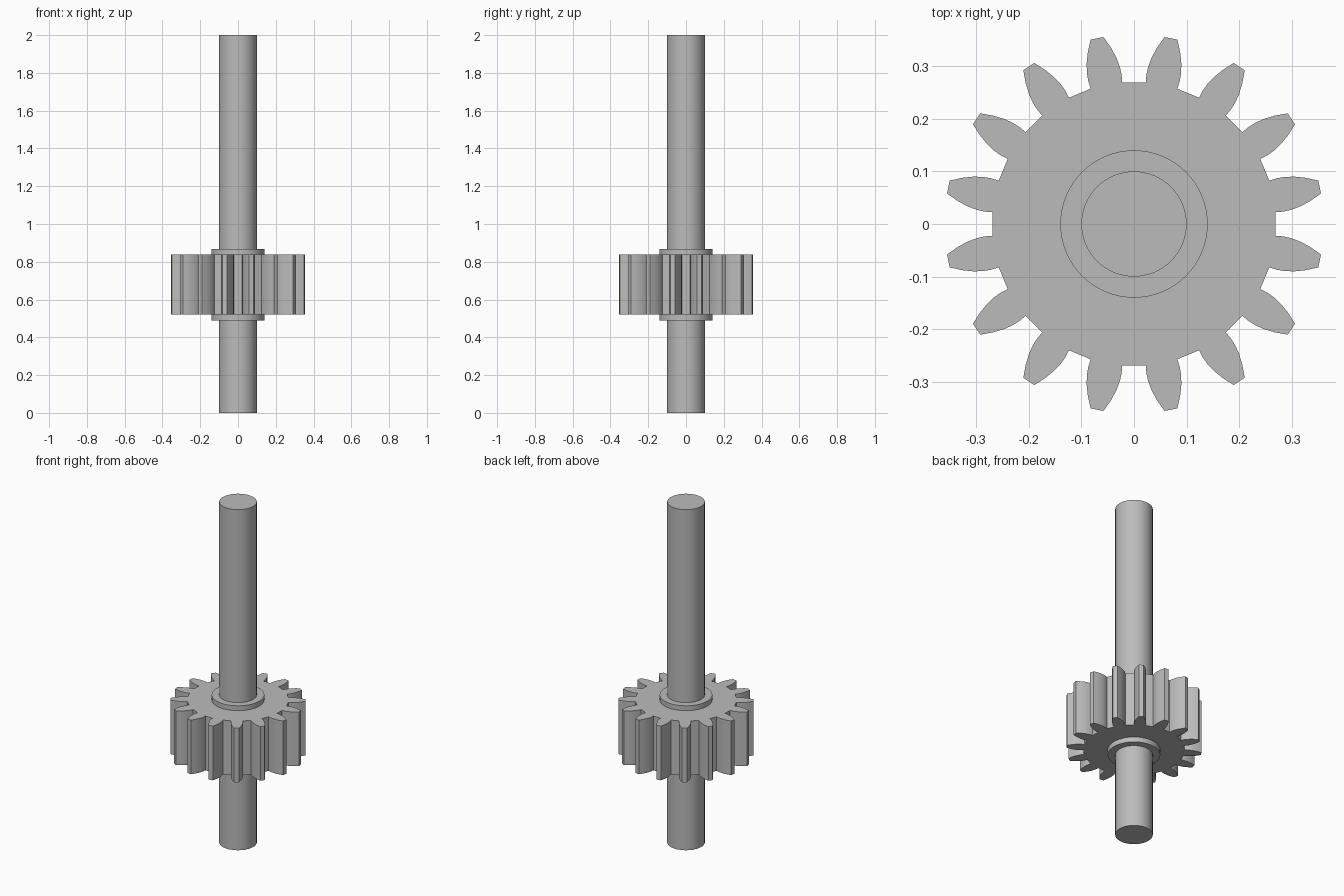
import bpy, bmesh
from math import radians, cos, sin, pi

cube = bpy.data.objects.get("Cube")
if cube:
    bpy.data.objects.remove(cube, do_unlink=True)

# Single steel grey
steel = bpy.data.materials.new("steel_grey")
steel.use_nodes = True
GREY = (0.5, 0.5, 0.5, 1)
steel.diffuse_color = GREY
steel.node_tree.nodes["Principled BSDF"].inputs["Base Color"].default_value = GREY


def extrude_outline(name, polar, z0, z1, smooth_angle):
    """Prism from a closed outline of (radius, angle) pairs."""
    bm = bmesh.new()
    face = bm.faces.new([bm.verts.new((r * cos(a), r * sin(a), z0)) for r, a in polar])
    top = bmesh.ops.extrude_face_region(bm, geom=[face])
    verts = [g for g in top["geom"] if isinstance(g, bmesh.types.BMVert)]
    bmesh.ops.translate(bm, verts=verts, vec=(0, 0, z1 - z0))
    bmesh.ops.recalc_face_normals(bm, faces=bm.faces)
    mesh = bpy.data.meshes.new(name)
    bm.to_mesh(mesh)
    bm.free()
    mesh.materials.append(steel)
    obj = bpy.data.objects.new(name, mesh)
    bpy.context.collection.objects.link(obj)
    bpy.ops.object.select_all(action="DESELECT")
    obj.select_set(True)
    bpy.context.view_layer.objects.active = obj
    bpy.ops.object.shade_smooth_by_angle(angle=radians(smooth_angle))
    return obj


def circle(radius, sides=64):
    return [(radius, 2 * pi * i / sides) for i in range(sides)]


# Gear outline: one tooth flank (radius, half angle in degrees), mirrored and repeated
TEETH = 16
flank = [(0.27, 6.5), (0.285, 6.5), (0.3, 6.1), (0.318, 5.2), (0.338, 3.8), (0.36, 2.0)]
outline = []
for k in range(TEETH):
    centre = 360 / TEETH * (k + 0.5)
    outline += [(r, radians(centre - half)) for r, half in flank]
    outline += [(r, radians(centre + half)) for r, half in reversed(flank)]

# Shaft, collar and toothed wheel
extrude_outline("shaft", circle(0.1), 0, 2, 30)
extrude_outline("collar", circle(0.14), 0.49, 0.867, 30)
extrude_outline("gear_wheel", outline, 0.52, 0.838, 25)
